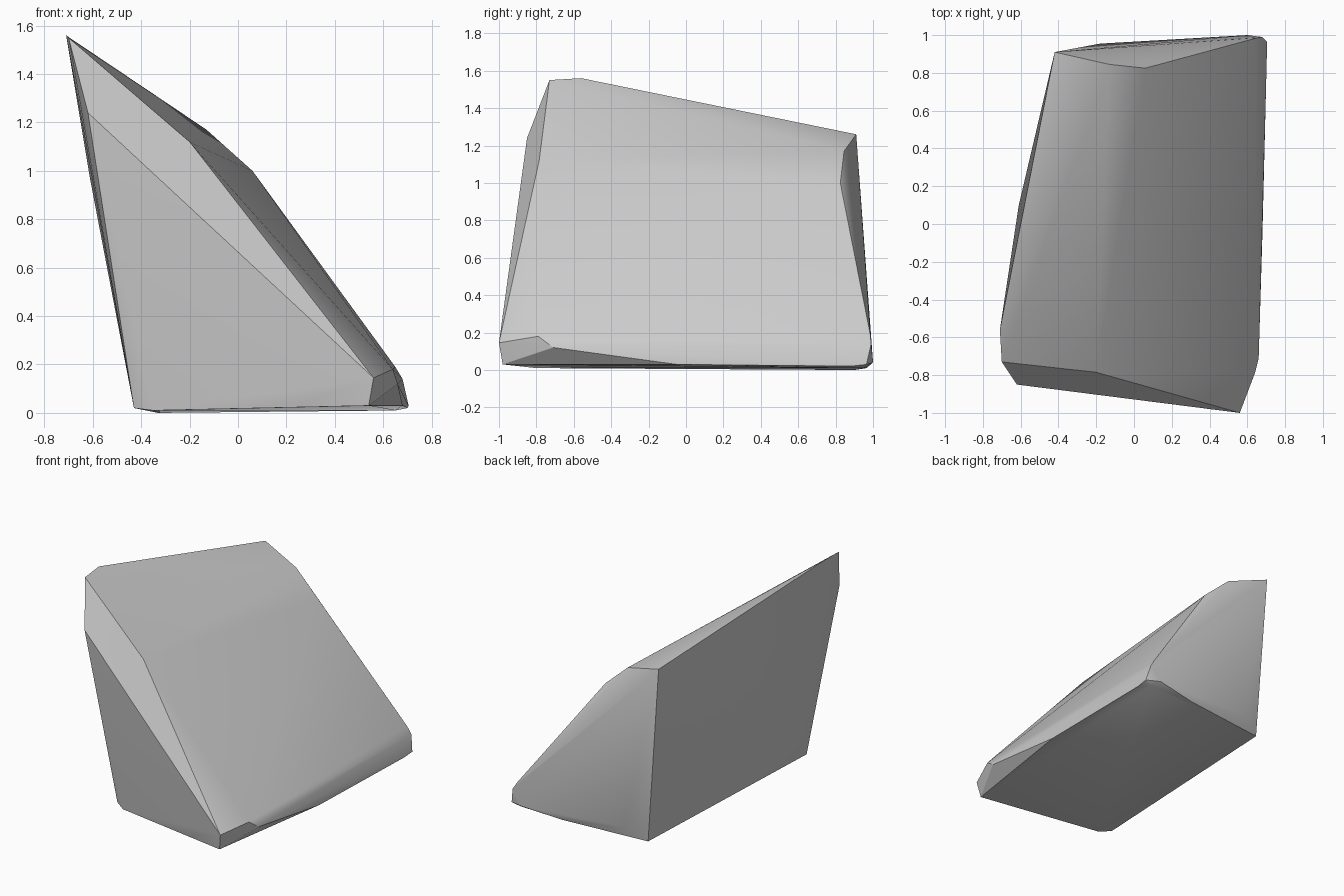
import bpy
import bmesh
import math
from mathutils import Vector

# Remove the default object
default_cube = bpy.data.objects.get("Cube")
if default_cube:
    bpy.data.objects.remove(default_cube, do_unlink=True)


def make_material(name, colour):
    """One plain flat colour."""
    material = bpy.data.materials.new(name)
    material.use_nodes = True
    material.diffuse_color = colour
    material.node_tree.nodes["Principled BSDF"].inputs["Base Color"].default_value = colour
    return material


# Chipped corners of the rock, grouped by the region they shape
corners = {
    "front peak": [(-.7, -.73, 1.55), (-.71, -.56, 1.56), (-.62, -.85, 1.24), (-.2, -.785, 1.12)],
    "back peak": [(-.42, .91, 1.26), (-.13, .845, 1.17), (.06, .825, 1)],
    "overhanging side": [(-.61, .1, .96)],
    "front toe": [(.56, -1, .145), (.54, -.98, .03), (.66, -.71, .12), (.64, -.79, .18)],
    "back toe": [(.65, .985, .19), (.68, .99, .14), (.705, .965, .03), (.6, 1, .04), (.65, .95, .01)],
    "toe underside": [(.68, -.05, .03), (.7, .88, .02)],
    "front foot": [(-.43, -.75, .02), (-.35, -.8, .01), (.23, -.92, .03)],
    "back foot": [(-.33, .9, 0), (-.18, .955, .08), (.3, .965, .01)],
}


def build_hull(name, groups, material):
    """Wrap a convex skin around every corner point."""
    bm = bmesh.new()
    for points in groups.values():
        for point in points:
            bm.verts.new(Vector(point))
    hull = bmesh.ops.convex_hull(bm, input=bm.verts[:], use_existing_faces=False)
    unused = [item for item in hull["geom_interior"] if isinstance(item, bmesh.types.BMVert)]
    bmesh.ops.delete(bm, geom=unused, context="VERTS")
    bmesh.ops.recalc_face_normals(bm, faces=bm.faces[:])
    mesh = bpy.data.meshes.new(name)
    bm.to_mesh(mesh)
    bm.free()
    mesh.materials.append(material)
    rock = bpy.data.objects.new(name, mesh)
    bpy.context.collection.objects.link(rock)
    return rock


# Single angular boulder with softly shaded broad faces
stone_grey = make_material("stone_grey", (.6, .6, .6, 1))
rock = build_hull("rock", corners, stone_grey)
bpy.ops.object.select_all(action="DESELECT")
rock.select_set(True)
bpy.context.view_layer.objects.active = rock
bpy.ops.object.shade_smooth_by_angle(angle=math.radians(30))
